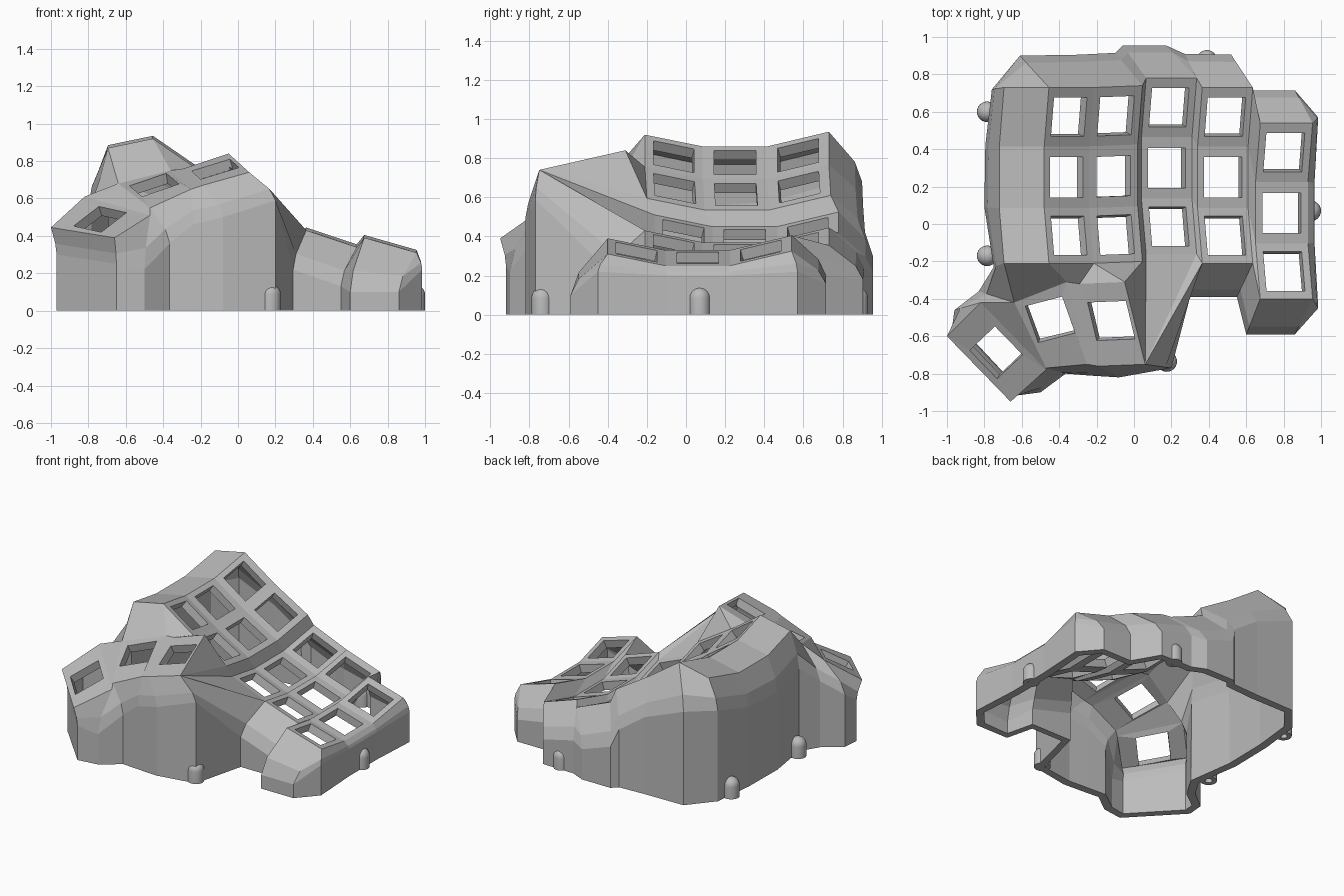
import bpy
import bmesh
import math
from mathutils import Vector

default_cube = bpy.data.objects.get("Cube")
if default_cube:
    bpy.data.objects.remove(default_cube, do_unlink=True)

# One plain plastic colour
plastic = bpy.data.materials.new("light grey plastic")
plastic.use_nodes = True
grey = (0.5, 0.5, 0.5, 1)
plastic.diffuse_color = grey
plastic.node_tree.nodes["Principled BSDF"].inputs["Base Color"].default_value = grey


def make_object(name, bm):
    mesh = bpy.data.meshes.new(name)
    bm.to_mesh(mesh)
    bm.free()
    mesh.materials.append(plastic)
    obj = bpy.data.objects.new(name, mesh)
    bpy.context.scene.collection.objects.link(obj)
    return obj


shell = bmesh.new()


# Face through the given corners; a corner given twice is used once
def face(*verts):
    return shell.faces.new(list(dict.fromkeys(verts)))


# Key plate with a square opening; corners run back left, front left, front right, back right
def key_plate(corners, forward=.5, half=.107):
    bl, fl, fr, br = [v.co for v in corners]
    centre = ((bl + br) / 2).lerp((fl + fr) / 2, forward)
    across = (br + fr - bl - fl).normalized() * half
    along = (fl + fr - bl - br).normalized() * half
    opening = [shell.verts.new(centre + across * sx + along * sy)
               for sx, sy in ((-1, -1), (-1, 1), (1, 1), (1, -1))]
    for i in range(4):
        j = (i + 1) % 4
        face(corners[i], corners[j], opening[j], opening[i])


# Finger well: lines running front to back, each as x, height, middle y
lines = [
    (-.72, .81, .25),                    # inner shoulder
    (-.48, .86, .25), (-.24, .695, .25),  # first column
    (.02, .535, .26),                    # second column
    (.04, .45, .30), (.31, .34, .30),    # third column, stepped down
    (.34, .37, .25), (.61, .28, .25),    # fourth column
    (.65, .33, .06), (.93, .25, .06),    # outer column
]
# Each row boundary as x shift, y offset, lift
rows = [(.025, -.46, .06), (0, -.165, 0), (0, .165, 0), (.025, .48, .075)]
grid = [[shell.verts.new((x + dx, cy + dy, z + lift)) for dx, dy, lift in rows]
        for x, z, cy in lines]

key_columns = (1, 2, 4, 6, 8)
for c in range(len(lines) - 1):
    for r in range(len(rows) - 1):
        a, b = grid[c], grid[c + 1]
        corners = (a[r + 1], a[r], b[r], b[r + 1])
        if c in key_columns:
            key_plate(corners)
        else:
            face(*corners)

# Thumb cluster: three tilted plates with the same corner order
thumb_corners = [
    [(-.29, -.32, .76), (-.19, -.76, .67), (.06, -.75, .74), (-.05, -.31, .84)],
    [(-.64, -.42, .68), (-.47, -.77, .55), (-.25, -.75, .65), (-.36, -.31, .75)],
    [(-1, -.60, .445), (-.66, -.95, .39), (-.47, -.78, .51), (-.82, -.42, .61)],
]
near, middle, far = [[shell.verts.new(p) for p in corners] for corners in thumb_corners]
key_plate(near, forward=.46)
key_plate(middle, forward=.37)
key_plate(far)
face(middle[3], middle[2], near[1], near[0])
face(far[3], far[2], middle[1], middle[0])

# Webbing between the thumb cluster and the finger well
front = [line[0] for line in grid]
face(middle[0], middle[3], front[1], front[0])
face(middle[3], near[0], front[2], front[1])
face(near[0], near[3], front[2])
face(near[3], front[3], front[2])
face(near[3], near[2], front[3])
for c in (3, 4, 5):
    face(near[2], front[c + 1], front[c])

# Outer skirt: rim vertex, then the wall line below it as x, y, shoulder height
back = [line[-1] for line in grid]
inner, outer = grid[0], grid[-1]
skirt = [
    # inner side
    (inner[3], (-.76, .72, .66)),
    (inner[2], (-.795, .42, .58)),
    (inner[1], (-.80, .09, .56)),
    (inner[0], (-.75, -.23, .60)),
    # thumb cluster
    (middle[0], (-.83, -.36, .48)),
    (far[3], (-.96, -.46, .38)),
    (far[0], (-.97, -.58, .30)),
    (far[1], (-.65, -.92, .25)),
    (far[2], (-.50, -.90, .22)),
    (middle[1], (-.365, -.80, .36)),
    (middle[2], (-.24, -.81, .46)),
    (near[1], (-.08, -.82, .50)),
    (near[2], (.20, -.77, .59)),
    # front of the finger columns
    (front[6], (.295, -.39, .22)),
    (front[7], (.55, -.39, .13)),
    (front[8], (.60, -.59, .10)),
    (front[9], (.86, -.59, .10)),
    # outer side
    (outer[0], (.985, -.45, .22)),
    (outer[1], (.965, -.10, .20)),
    (outer[2], (.965, .22, .20)),
    (outer[3], (.985, .57, .22)),
    # back
    (back[9], (.86, .715, .16)),
    (back[8], (.63, .715, .20)),
    (back[7], (.52, .905, .18)),
    (back[6], (.27, .91, .24)),
    (back[5], (.17, .955, .22)),
    (back[4], (-.06, .955, .30)),
    (back[3], (-.10, .915, .42)),
    (back[2], (-.30, .905, .56)),
    (back[1], (-.61, .90, .68)),
]
tops, bends, shoulders, feet = [], [], [], []
for rim, (x, y, z) in skirt:
    shoulder = Vector((x, y, z))
    bend = rim.co.lerp(shoulder, .78)
    bend.z = rim.co.z + (z - rim.co.z) * .6
    tops.append(rim)
    bends.append(shell.verts.new(bend))
    shoulders.append(shell.verts.new(shoulder))
    feet.append(shell.verts.new((x, y, 0)))
rings = (feet, shoulders, bends, tops)
for low, high in zip(rings, rings[1:]):
    for i in range(len(skirt)):
        j = (i + 1) % len(skirt)
        face(low[i], low[j], high[j], high[i])
shell.normal_update()

case = make_object("keyboard_case", shell)
thicken = case.modifiers.new("wall thickness", "SOLIDIFY")
thicken.thickness = .058
thicken.offset = -1


# Domed screw posts around the base, each with a blind hole underneath
def screw_post(name, x, y, radius=.055, hole=.025, straight=.085, steps=6):
    bm = bmesh.new()
    profile = [(0, straight), (hole, straight), (hole, 0), (radius, 0)]
    for k in range(steps + 1):
        angle = math.pi / 2 * k / steps
        profile.append((radius * math.cos(angle), straight + radius * math.sin(angle)))
    verts = [bm.verts.new((r, 0, z)) for r, z in profile]
    edges = [bm.edges.new(pair) for pair in zip(verts, verts[1:])]
    bmesh.ops.spin(bm, geom=verts + edges, cent=Vector(), axis=Vector((0, 0, 1)),
                   angle=math.tau, steps=24)
    bmesh.ops.remove_doubles(bm, verts=bm.verts, dist=.0005)
    bmesh.ops.recalc_face_normals(bm, faces=bm.faces)
    post = make_object(name, bm)
    post.location = (x, y, 0)
    bpy.ops.object.select_all(action="DESELECT")
    post.select_set(True)
    bpy.context.view_layer.objects.active = post
    bpy.ops.object.shade_smooth_by_angle(angle=math.radians(35))


screw_post("inner_back_screw_post", -.785, .60)
screw_post("inner_front_screw_post", -.785, -.17)
screw_post("thumb_screw_post", .175, -.735)
screw_post("outer_screw_post", .945, .07)
screw_post("back_screw_post", .39, .875)
